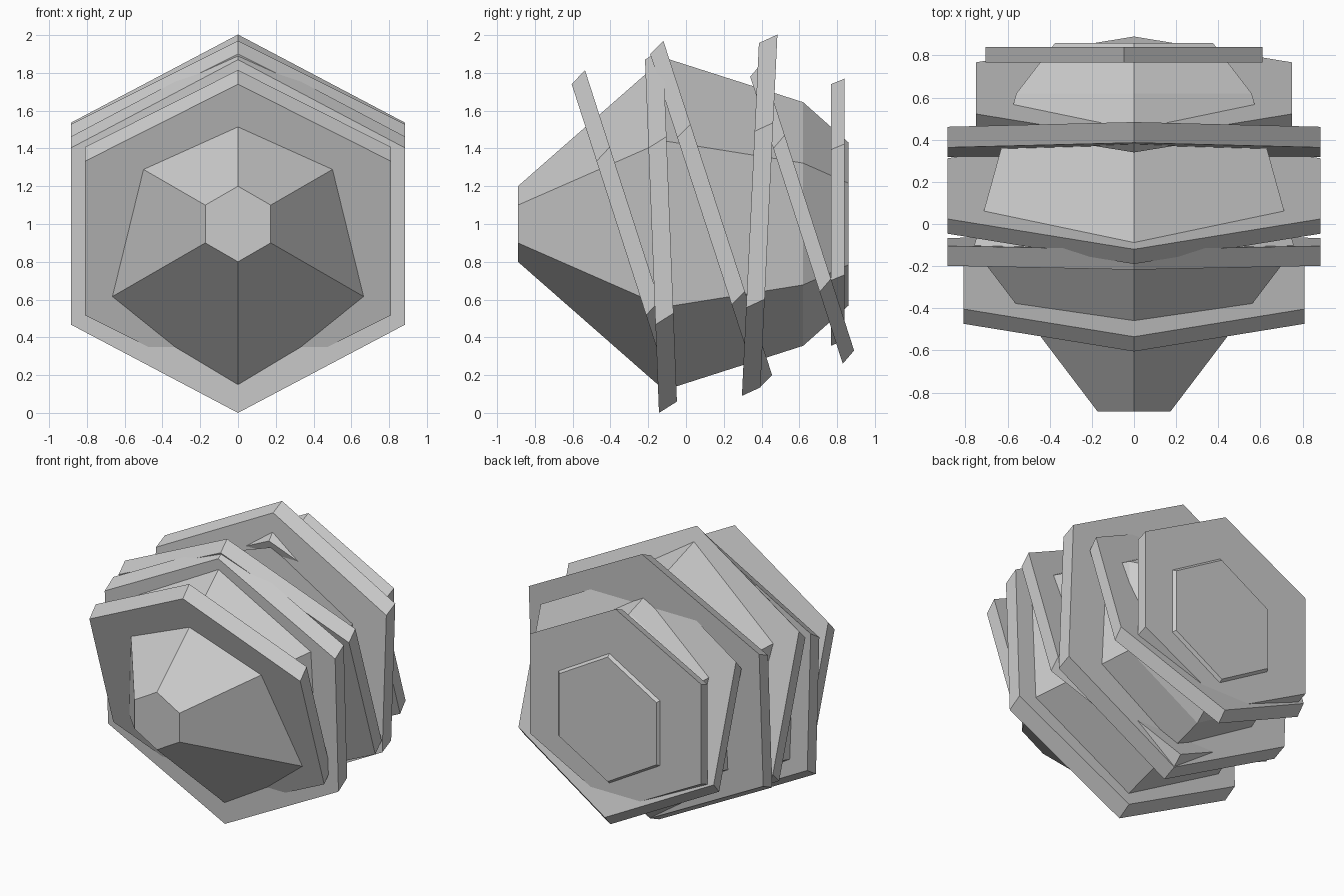
import bpy

if "Cube" in bpy.data.objects:
    bpy.data.objects.remove(bpy.data.objects["Cube"])


def make_object(name, rings):
    """Join successive six-sided rings with side faces and cap both ends."""
    verts = [p for ring in rings for p in ring]
    faces = [tuple(range(6)),
             tuple(reversed(range(6 * (len(rings) - 1), 6 * len(rings))))]
    for r in range(len(rings) - 1):
        for i in range(6):
            j = (i + 1) % 6
            faces.append((r * 6 + j, r * 6 + i, r * 6 + 6 + i, r * 6 + 6 + j))
    mesh = bpy.data.meshes.new(name)
    mesh.from_pydata(verts, [], faces)
    mesh.update()
    obj = bpy.data.objects.new(name, mesh)
    bpy.context.collection.objects.link(obj)
    return obj


def hexagon(top, bottom, half_width, cx=0.0):
    """Pointed-top hexagon between (y, z) top and bottom, possibly tilted."""
    def at(t, x):
        return (cx + x, top[0] + (bottom[0] - top[0]) * t,
                top[1] + (bottom[1] - top[1]) * t)
    w = half_width
    return [at(0, 0), at(.25, -w), at(.75, -w), at(1, 0), at(.75, w), at(.25, w)]


def plate(name, top, bottom, offset, half_width, cx=0.0):
    """Tilted hexagonal slab; offset is the (y, z) shift to its back face."""
    back = [(p[0] + offset[0], p[1] + offset[1]) for p in (top, bottom)]
    make_object(name, [hexagon(top, bottom, half_width, cx),
                       hexagon(*back, half_width, cx)])


# Faceted core: (y, radius) stations along the front-back axis
core = [(-0.89, 0.2), (-0.115, 0.88), (0.62, 0.645), (0.86, 0.432)]
make_object("core_body", [hexagon((y, 1 + r), (y, 1 - r), r * 0.866)
                          for y, r in core])

# Tilted plates, from front to back
plate("front_plate", (-0.605, 1.74), (-0.08, 0.11), (0.07, 0.075), 0.81)
plate("upright_plate_front", (-0.217, 1.87), (-0.143, 0.0), (0.095, 0.06), 0.885)
plate("middle_plate", (-0.19, 1.90), (0.386, 0.13), (0.07, 0.07), 0.885)
plate("upright_plate_back", (0.386, 1.958), (0.296, 0.09), (0.098, 0.045), 0.885)
plate("rear_plate", (0.34, 1.78), (0.83, 0.26), (0.06, 0.07), 0.75)
plate("end_plate", (0.767, 1.74), (0.767, 0.355), (0.073, 0.03), 0.657, -0.047)
